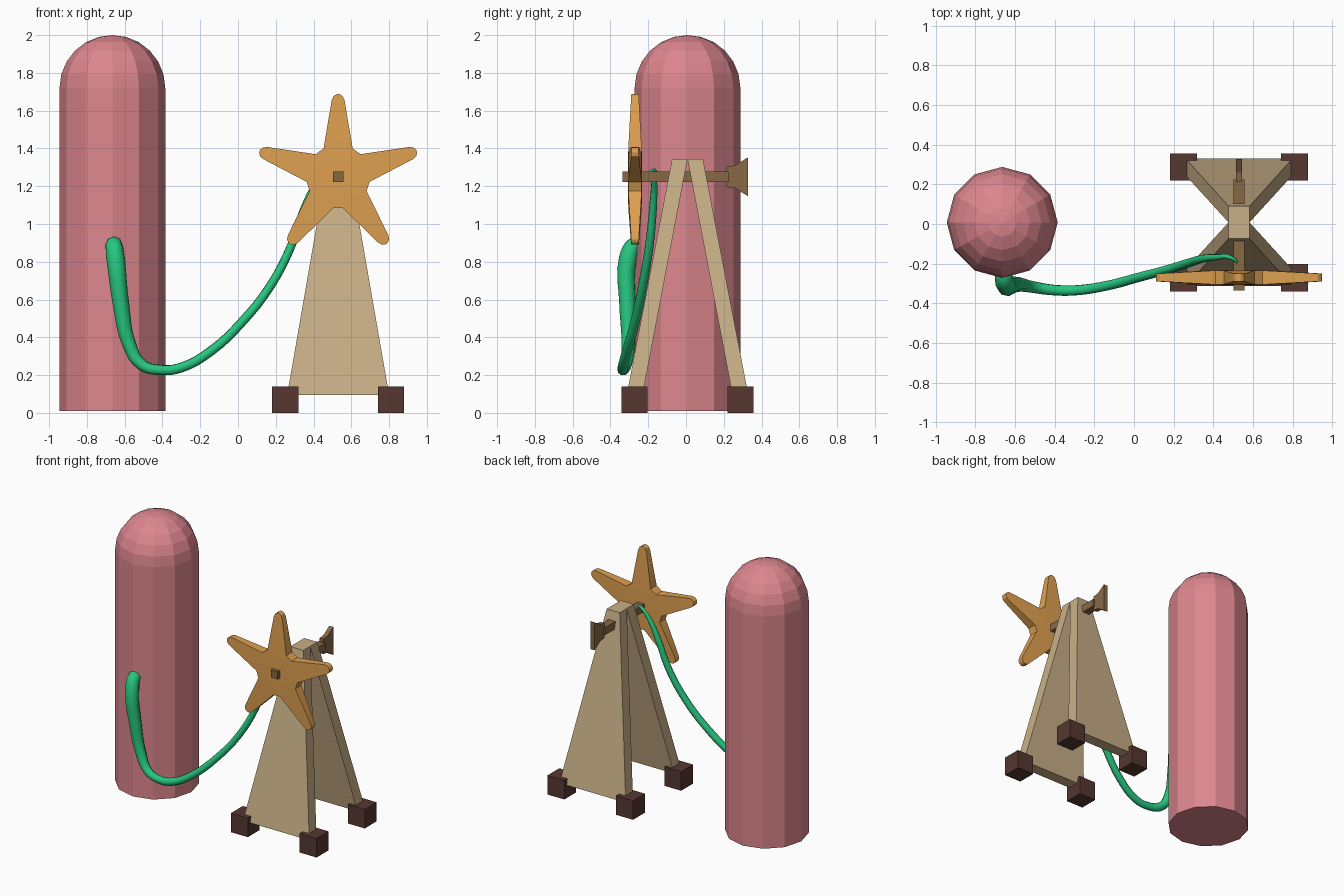
import bpy, bmesh, math
from mathutils import Vector

old = bpy.data.objects.get("Cube")
if old:
    bpy.data.objects.remove(old, do_unlink=True)


def material(name, r, g, b):
    m = bpy.data.materials.new(name)
    m.use_nodes = True
    m.diffuse_color = (r, g, b, 1)
    m.node_tree.nodes["Principled BSDF"].inputs["Base Color"].default_value = (r, g, b, 1)
    return m


pink = material("dusty pink", 0.72, 0.24, 0.27)
tan = material("pale wood", 0.58, 0.43, 0.24)
brown = material("brown wood", 0.25, 0.14, 0.06)
dark = material("dark wood", 0.095, 0.038, 0.03)
orange = material("orange", 0.73, 0.35, 0.08)
green = material("green", 0.02, 0.56, 0.21)


def finish(bm, name, mat):
    bmesh.ops.recalc_face_normals(bm, faces=bm.faces)
    mesh = bpy.data.meshes.new(name)
    bm.to_mesh(mesh)
    bm.free()
    mesh.materials.append(mat)
    obj = bpy.data.objects.new(name, mesh)
    bpy.context.collection.objects.link(obj)
    return obj


def smooth(obj, degrees):
    bpy.ops.object.select_all(action='DESELECT')
    obj.select_set(True)
    bpy.context.view_layer.objects.active = obj
    bpy.ops.object.shade_smooth_by_angle(angle=math.radians(degrees))


def loft(name, rings, mat):
    """Solid joining a series of equal rings of points, closed at both ends."""
    bm = bmesh.new()
    loops = [[bm.verts.new(p) for p in ring] for ring in rings]
    n = len(loops[0])
    for a, b in zip(loops, loops[1:]):
        for i in range(n):
            j = (i + 1) % n
            bm.faces.new((a[i], a[j], b[j], b[i]))
    bm.faces.new(loops[0])
    bm.faces.new(loops[-1])
    return finish(bm, name, mat)


def box(name, center, size, mat):
    bm = bmesh.new()
    bmesh.ops.create_cube(bm, size=1)
    for v in bm.verts:
        v.co = Vector(c + s * k for c, s, k in zip(center, size, v.co))
    return finish(bm, name, mat)


# Domed tank with a shallow recessed panel on the front
TX, TY, TR, SIDES = -0.665, 0.008, 0.28, 12
WIN_LOW, WIN_HIGH, DOME = 0.89, 1.305, 1.72
bm = bmesh.new()
profile = [(TR, z) for z in (0.01, WIN_LOW, WIN_HIGH)]
profile += [(TR * math.cos(a), DOME + TR * math.sin(a))
            for a in (math.radians(15 * k) for k in range(6))]
rings = []
for r, z in profile:
    rings.append([bm.verts.new((TX + r * math.cos(t), TY + r * math.sin(t), z))
                  for t in (math.tau * i / SIDES for i in range(SIDES))])
for a, b in zip(rings, rings[1:]):
    for i in range(SIDES):
        j = (i + 1) % SIDES
        bm.faces.new((a[i], a[j], b[j], b[i]))
bm.faces.new(rings[0][::-1])
tip = bm.verts.new((TX, TY, DOME + TR))
for i in range(SIDES):
    bm.faces.new((rings[-1][i], rings[-1][(i + 1) % SIDES], tip))
panel = []
for f in bm.faces:
    c = f.calc_center_median()
    if WIN_LOW < c.z < WIN_HIGH and c.y < TY and abs(c.x - TX) < TR * 0.3:
        panel.append(f)
moved = bmesh.ops.extrude_face_region(bm, geom=panel)["geom"]
bmesh.ops.translate(bm, vec=(0, 0.04, 0),
                    verts=[g for g in moved if isinstance(g, bmesh.types.BMVert)])
finish(bm, "tank", pink)

# Two tapered, leaning leg slabs and four feet
CX, CY, CZ = 0.53, 0.008, 1.25


def slab_ring(half, outer, inner, z, side):
    return [(CX + sx * half, CY + side * y, z)
            for sx, y in ((-1, outer), (1, outer), (1, inner), (-1, inner))]


for side, label in ((-1, "front"), (1, "back")):
    loft(label + "_leg", [slab_ring(0.27, 0.322, 0.238, 0.095, side),
                          slab_ring(0.053, 0.082, 0.0, 1.343, side)], tan)
    for sx, hand in ((-1, "right"), (1, "left")):
        box(f"{label}_{hand}_foot", (CX + sx * 0.28, CY + side * 0.28, 0.07),
            (0.138, 0.138, 0.14), dark)

# Axle and flared tail vane
box("axle", (CX, -0.055, CZ), (0.055, 0.56, 0.055), brown)
loft("tail_vane", [[(CX + sx * 0.016, y, CZ + sz * h)
                    for sx, sz in ((-1, -1), (1, -1), (1, 1), (-1, 1))]
                   for y, h in ((0.215, 0.055), (0.26, 0.06), (0.328, 0.103))], brown)

# Five-armed star, thick at the hub and thin at the rounded tips
SY = -0.27
outline = []
for k in range(5):
    arm = math.pi / 2 + math.tau * k / 5
    along = Vector((math.cos(arm), math.sin(arm)))
    across = Vector((-along.y, along.x))
    for u, w in ((0.15, -0.077), (0.405, -0.034), (0.427, -0.024), (0.437, -0.008),
                 (0.437, 0.008), (0.427, 0.024), (0.405, 0.034), (0.15, 0.077)):
        outline.append((along * u + across * w, 0.036 - 0.055 * max(0, u - 0.14)))
bm = bmesh.new()
faces = {}
for s in (-1, 1):
    faces[s] = [bm.verts.new((CX + p.x, SY + s * t, CZ + p.y)) for p, t in outline]
    hub = bm.verts.new((CX, SY + s * 0.038, CZ))
    for k in range(5):
        ring = faces[s][8 * k:8 * k + 8]
        bm.faces.new(ring[1:7])
        bm.faces.new((ring[0], ring[1], ring[6], ring[7]))
        bm.faces.new((hub, ring[0], ring[7]))
        bm.faces.new((hub, ring[7], faces[s][(8 * k + 8) % 40]))
for i in range(40):
    j = (i + 1) % 40
    bm.faces.new((faces[-1][i], faces[-1][j], faces[1][j], faces[1][i]))
smooth(finish(bm, "star_rotor", orange), 30)

# Sagging hose from the tank panel to the back of the star: x, y, z, radius
path = [(-0.66, -0.2, 0.88, 0.035), (-0.657, -0.265, 0.89, 0.045),
        (-0.648, -0.305, 0.82, 0.05), (-0.62, -0.31, 0.58, 0.044),
        (-0.575, -0.305, 0.36, 0.037), (-0.51, -0.318, 0.255, 0.031),
        (-0.41, -0.333, 0.227, 0.028), (-0.3, -0.335, 0.24, 0.027),
        (-0.14, -0.312, 0.33, 0.026), (0.02, -0.27, 0.48, 0.025),
        (0.17, -0.23, 0.67, 0.024), (0.28, -0.195, 0.88, 0.023),
        (0.35, -0.175, 1.08, 0.021), (0.42, -0.168, 1.22, 0.016),
        (0.49, -0.17, 1.285, 0.01), (0.54, -0.215, 1.25, 0.005)]
curve = bpy.data.curves.new("hose_path", 'CURVE')
curve.dimensions = '3D'
curve.bevel_depth = 1
curve.bevel_resolution = 2
curve.use_fill_caps = True
spline = curve.splines.new('BEZIER')
spline.resolution_u = 4
spline.bezier_points.add(len(path) - 1)
for point, (x, y, z, r) in zip(spline.bezier_points, path):
    point.co = (x, y, z)
    point.radius = r
    point.handle_left_type = point.handle_right_type = 'AUTO'
helper = bpy.data.objects.new("hose_path", curve)
bpy.context.collection.objects.link(helper)
bpy.context.view_layer.update()
mesh = bpy.data.meshes.new_from_object(helper.evaluated_get(
    bpy.context.evaluated_depsgraph_get()))
bpy.data.objects.remove(helper, do_unlink=True)
mesh.name = "hose"
mesh.materials.clear()
mesh.materials.append(green)
hose = bpy.data.objects.new("hose", mesh)
bpy.context.collection.objects.link(hose)
smooth(hose, 60)
